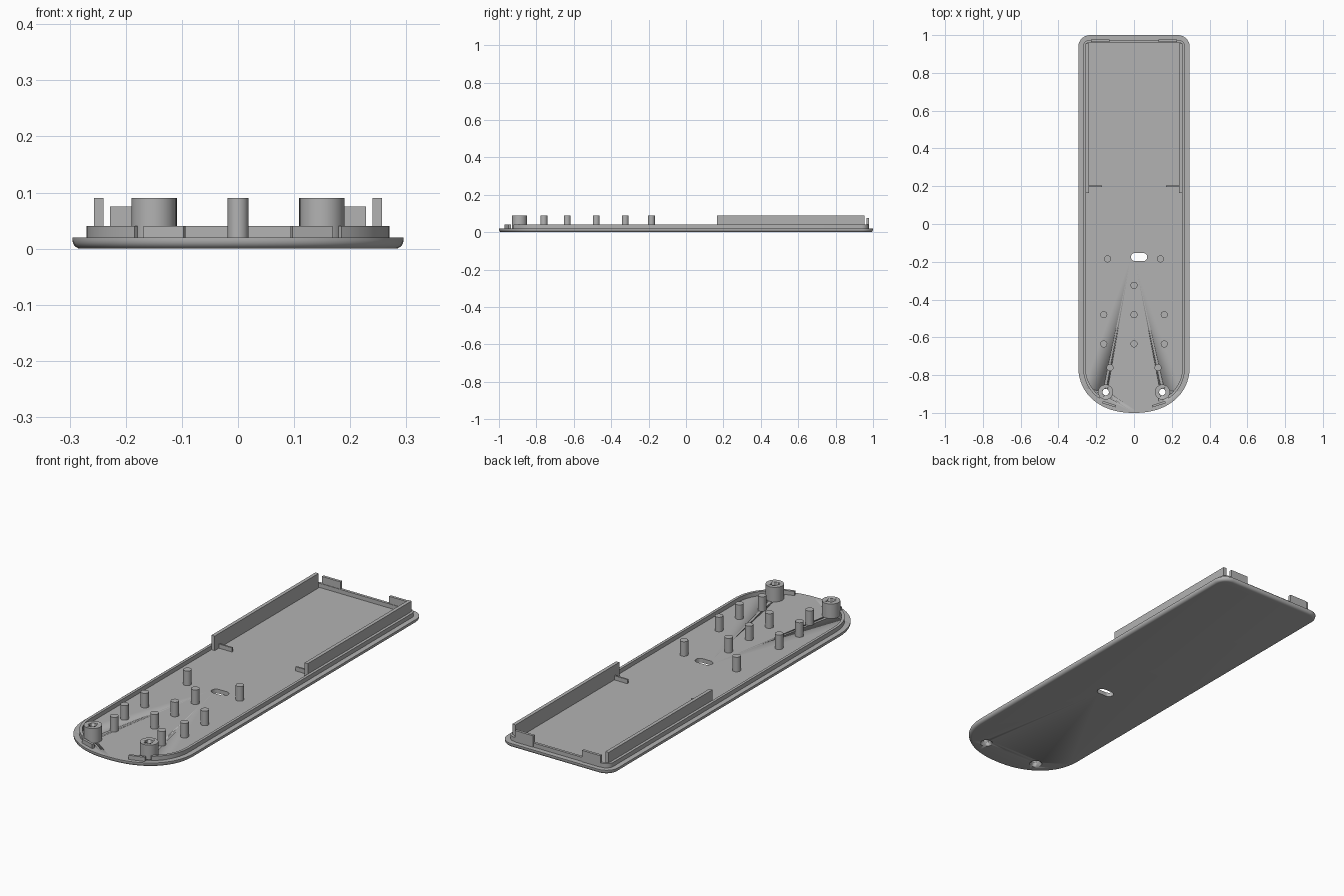
import bpy, bmesh, math
from mathutils import Matrix

cube = bpy.data.objects.get("Cube")
if cube:
    bpy.data.objects.remove(cube, do_unlink=True)

FLOOR, LIP_TOP, TOP = 0.02, 0.04, 0.09

grey = bpy.data.materials.new("grey plastic")
grey.use_nodes = True
grey.diffuse_color = (0.45, 0.45, 0.45, 1)
grey.node_tree.nodes["Principled BSDF"].inputs["Base Color"].default_value = grey.diffuse_color


def finish(bm, name, smooth=True):
    bmesh.ops.recalc_face_normals(bm, faces=bm.faces)
    mesh = bpy.data.meshes.new(name)
    bm.to_mesh(mesh)
    bm.free()
    mesh.materials.append(grey)
    obj = bpy.data.objects.new(name, mesh)
    bpy.context.collection.objects.link(obj)
    bpy.ops.object.select_all(action="DESELECT")
    obj.select_set(True)
    bpy.context.view_layer.objects.active = obj
    if smooth:
        bpy.ops.object.shade_smooth_by_angle(angle=math.radians(30))
    return obj


def box(name, x, y, z, size, turn=0):
    bm = bmesh.new()
    place = Matrix.Translation((x, y, z)) @ Matrix.Rotation(turn, 4, "Z") @ Matrix.Diagonal((*size, 1))
    bmesh.ops.create_cube(bm, size=1, matrix=place)
    return finish(bm, name, False)


def cylinder(name, x, y, z0, z1, r0, r1=None):
    bm = bmesh.new()
    bmesh.ops.create_cone(bm, cap_ends=True, segments=32, radius1=r0, radius2=r0 if r1 is None else r1,
                          depth=z1 - z0, matrix=Matrix.Translation((x, y, (z0 + z1) / 2)))
    return finish(bm, name)


def cut(target, cutter):
    mod = target.modifiers.new("cut", "BOOLEAN")
    mod.operation, mod.solver, mod.object = "DIFFERENCE", "EXACT", cutter
    bpy.ops.object.select_all(action="DESELECT")
    target.select_set(True)
    bpy.context.view_layer.objects.active = target
    bpy.ops.object.modifier_apply(modifier=mod.name)
    bpy.data.objects.remove(cutter, do_unlink=True)


def half_outline(inset, start=0):
    """Right half of the case outline, from the front round to the back."""
    w, depth, r = 0.295 - inset, 0.25 - inset, 0.062 - inset
    pts = []
    for i in range(start, 25):
        a = i / 24 * math.pi / 2
        pts.append((w * math.sin(a) ** (2 / 2.2), -0.75 - depth * math.cos(a) ** (2 / 2.2) if i < 24 else -0.75))
    for i in range(9):
        a = i / 8 * math.pi / 2
        pts.append((w - r + r * math.cos(a), 1 - inset - r + r * math.sin(a)))
    return pts


def mirrored(pts):
    return pts + [(-x, y) for x, y in reversed(pts) if x > 1e-6]


# Base plate with a rounded lower edge
bm = bmesh.new()
rings = []
steps = [(0.015 * (1 - math.sin(a)), 0.015 * (1 - math.cos(a)))
         for a in (i / 5 * math.pi / 2 for i in range(6))]
for inset, z in steps + [(0, FLOOR)]:
    rings.append([bm.verts.new((x, y, z)) for x, y in mirrored(half_outline(inset))])
for low, high in zip(rings, rings[1:]):
    for i in range(len(low)):
        j = (i + 1) % len(low)
        bm.faces.new((low[i], low[j], high[j], high[i]))
bm.faces.new(rings[0][::-1])
bm.faces.new(rings[-1])
plate = finish(bm, "base_plate")

# Rounded slot through the plate
bm = bmesh.new()
slot = []
for i in range(24):
    a = -math.pi / 2 + (i if i < 12 else i - 1) / 11 * math.pi
    a = a if i < 12 else math.pi / 2 + (i - 12) / 11 * math.pi
    shift = 0.021 if i < 12 else -0.021
    slot.append((0.027 + shift + 0.022 * math.cos(a), -0.175 + 0.022 * math.sin(a)))
face = bm.faces.new([bm.verts.new((x, y, -0.02)) for x, y in slot])
new = bmesh.ops.extrude_face_region(bm, geom=[face])["geom"]
bmesh.ops.translate(bm, vec=(0, 0, 0.06), verts=[v for v in new if isinstance(v, bmesh.types.BMVert)])
cut(plate, finish(bm, "slot_cutter", False))

# Locating lip, open at the front
bm = bmesh.new()
outer = mirrored(half_outline(0.025, 11))
inner = mirrored(half_outline(0.038, 11))
sections = []
for (ox, oy), (ix, iy) in zip(outer, inner):
    corners = ((ox, oy, FLOOR - 0.002), (ox, oy, LIP_TOP), (ix, iy, LIP_TOP), (ix, iy, FLOOR - 0.002))
    sections.append([bm.verts.new(c) for c in corners])
for a, b in zip(sections, sections[1:]):
    for i in range(4):
        j = (i + 1) % 4
        bm.faces.new((a[i], a[j], b[j], b[i]))
bm.faces.new(sections[0])
bm.faces.new(sections[-1][::-1])
finish(bm, "locating_lip")

for side, s in (("left", 1), ("right", -1)):
    # Battery bay walls, ribs and clips
    box(f"bay_wall_{side}", s * 0.248, 0.56, 0.055, (0.017, 0.79, 0.07))
    box(f"bay_rib_{side}", s * 0.205, 0.2, 0.03, (0.07, 0.008, 0.02))
    box(f"back_clip_{side}", s * 0.179, 0.971, 0.0475, (0.098, 0.013, 0.055))
    box(f"front_clip_{side}", s * 0.131, -0.954, 0.03, (0.075, 0.012, 0.02), s * math.radians(18))
    # Screw boss with a through hole countersunk from below
    x, y = s * 0.15, -0.89
    boss = cylinder(f"screw_boss_{side}", x, y, FLOOR, TOP, 0.04)
    cut(boss, cylinder("hole_cutter", x, y, 0, 0.12, 0.017))
    cut(plate, cylinder("sink_cutter", x, y, -0.002, 0.0205, 0.03, 0.017))

# Support pegs
rows = [(-0.185, (-0.14, 0.14)), (-0.325, (0,)), (-0.48, (-0.16, 0, 0.16)),
        (-0.635, (-0.16, 0, 0.16)), (-0.76, (-0.127, 0.127))]
for r, (y, xs) in enumerate(rows, 1):
    for c, x in enumerate(xs, 1):
        cylinder(f"support_peg_{r}_{c}", x, y, FLOOR - 0.002, TOP, 0.0185)
